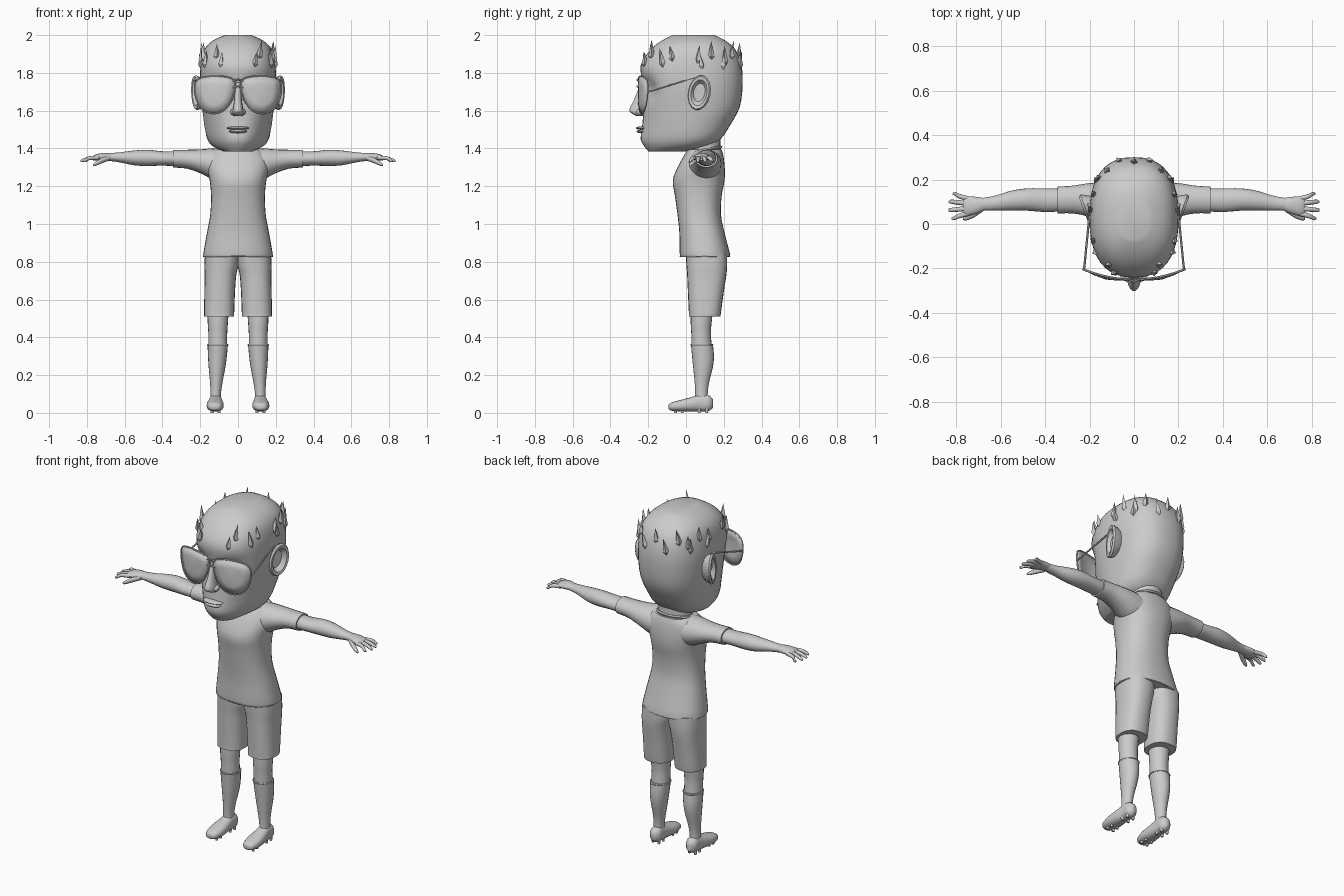
import bpy, bmesh, math, random
from mathutils import Vector, Matrix
from mathutils.bvhtree import BVHTree

random.seed(4)
if "Cube" in bpy.data.objects:
    bpy.data.objects.remove(bpy.data.objects["Cube"])

grey = bpy.data.materials.new("plain_grey")
grey.use_nodes = True
tone = (0.6, 0.6, 0.6, 1)
grey.diffuse_color = tone
grey.node_tree.nodes["Principled BSDF"].inputs["Base Color"].default_value = tone


def finish(obj, mirror=False, angle=45):
    obj.data.materials.append(grey)
    bpy.ops.object.select_all(action="DESELECT")
    obj.select_set(True)
    bpy.context.view_layer.objects.active = obj
    if obj.type == "CURVE":
        bpy.ops.object.convert(target="MESH")
        obj = bpy.context.object
    bpy.ops.object.shade_smooth_by_angle(angle=math.radians(angle))
    if mirror:
        mod = obj.modifiers.new("Mirror", "MIRROR")
        mod.use_mirror_merge = False
    return obj


def from_bmesh(name, bm, mirror=False, angle=45):
    bmesh.ops.recalc_face_normals(bm, faces=bm.faces)
    mesh = bpy.data.meshes.new(name)
    bm.to_mesh(mesh)
    bm.free()
    obj = bpy.data.objects.new(name, mesh)
    bpy.context.collection.objects.link(obj)
    return finish(obj, mirror, angle)


def smooth_rows(rows, steps, closed=False):
    """Catmull-Rom interpolation through rows of numbers."""
    n, out = len(rows), []
    pick = (lambda i: rows[i % n]) if closed else (lambda i: rows[max(0, min(n - 1, i))])
    for i in range(n if closed else n - 1):
        for s in range(steps):
            t = s / steps
            out.append([b + t / 2 * (c - a + t * (2*a - 5*b + 4*c - d + t * (3*b - a - 3*c + d)))
                        for a, b, c, d in zip(pick(i - 1), pick(i), pick(i + 1), pick(i + 2))])
    return out if closed else out + [list(rows[-1])]


def add_loft(bm, axis, rows, sides=20, power=1.0, steps=3):
    """Rows: position on axis, two centre coordinates, two radii."""
    rings = []
    for pos, c1, c2, r1, r2 in smooth_rows(rows, steps):
        ring = []
        for k in range(sides):
            t = math.tau * k / sides
            c, s = math.cos(t), math.sin(t)
            u = c1 + r1 * math.copysign(abs(c) ** power, c)
            v = c2 + r2 * math.copysign(abs(s) ** power, s)
            co = {"x": (pos, u, v), "y": (u, pos, v), "z": (u, v, pos)}[axis]
            ring.append(bm.verts.new(co))
        rings.append(ring)
    for a, b in zip(rings, rings[1:]):
        for k in range(sides):
            j = (k + 1) % sides
            bm.faces.new((a[k], a[j], b[j], b[k]))
    bm.faces.new(rings[0])
    bm.faces.new(rings[-1])


def loft(name, axis, rows, mirror=False, **kw):
    bm = bmesh.new()
    add_loft(bm, axis, rows, **kw)
    return from_bmesh(name, bm, mirror)


def ellipsoid(name, loc, size, mirror=False):
    bm = bmesh.new()
    bmesh.ops.create_uvsphere(bm, u_segments=14, v_segments=8, radius=1,
                              matrix=Matrix.Translation(loc) @ Matrix.Diagonal((*size, 1)))
    return from_bmesh(name, bm, mirror)


def wire(name, points, radius, mirror=False, closed=False):
    curve = bpy.data.curves.new(name, "CURVE")
    curve.dimensions = "3D"
    curve.bevel_depth, curve.bevel_resolution = radius, 1
    curve.use_fill_caps = True
    spline = curve.splines.new("POLY")
    spline.points.add(len(points) - 1)
    for p, co in zip(spline.points, points):
        p.co = (*co, 1)
    spline.use_cyclic_u = closed
    obj = bpy.data.objects.new(name, curve)
    bpy.context.collection.objects.link(obj)
    return finish(obj, mirror)


# Head: lofted skull, then narrowed jaw and shallow eye hollows
bm = bmesh.new()
add_loft(bm, "z", [(1.385, 0, -.10, .09, .10), (1.41, 0, -.05, .135, .17), (1.45, 0, -.028, .165, .212),
                   (1.52, 0, 0, .178, .232), (1.62, 0, .03, .19, .255), (1.74, 0, .035, .2, .265),
                   (1.84, 0, .027, .198, .267), (1.92, 0, .037, .18, .227), (1.97, 0, .04, .135, .17),
                   (2.0, 0, .04, .07, .11)], sides=40, power=.82)
for v in bm.verts:
    x, y, z = v.co
    jaw = max(0, min(1, -y / .25)) * max(0, min(1, (1.7 - z) / .25))
    v.co.x *= 1 - .35 * jaw
    if y < -.05:
        v.co.y += .045 * math.exp(-((abs(x) - .1) / .05) ** 2 - ((z - 1.71) / .05) ** 2)
skull = BVHTree.FromBMesh(bm)
from_bmesh("head", bm)
loft("neck", "z", [(1.3, 0, .1, .11, .09), (1.38, 0, .095, .095, .09), (1.48, 0, .09, .095, .092)])

# Facial features
loft("nose", "z", [(1.572, 0, -.235, .024, .03), (1.59, 0, -.25, .03, .045), (1.61, 0, -.25, .027, .05),
                   (1.66, 0, -.235, .02, .04), (1.75, 0, -.215, .016, .025)], sides=14)
ellipsoid("nostrils", (.024, -.24, 1.593), (.017, .025, .017), True)
ellipsoid("upper_lip", (0, -.232, 1.508), (.062, .034, .009))
ellipsoid("lower_lip", (0, -.232, 1.49), (.05, .03, .01))

# Ears: cupped discs leaning back and outward
bm = bmesh.new()
add_loft(bm, "x", [(-.04, -.01, 0, .04, .06), (.0, 0, 0, .055, .085), (.02, 0, 0, .063, .094),
                   (.03, 0, 0, .057, .088), (.028, 0, 0, .045, .07), (.005, -.005, 0, .03, .05)],
         sides=16, steps=1)
bm.transform(Matrix.Translation((.2, .078, 1.695)) @ Matrix.Rotation(-.35, 4, "Z") @ Matrix.Rotation(-.22, 4, "X"))
from_bmesh("ears", bm, True, 30)

# Hair: sparse pointed tufts, denser at the back
bm = bmesh.new()
angles = [(-90 + s * a, z) for s in (-1, 1) for a, z in
          [(20, 1.85), (28, 1.89), (48, 1.85), (60, 1.88), (100, 1.87), (138, 1.86)]]
angles += [(15 + 15 * i, 1.84 + .05 * (i % 2)) for i in range(11)]
for deg, z in angles:
    out = Vector((math.cos(math.radians(deg)), math.sin(math.radians(deg)), 0))
    hit = skull.ray_cast(Vector((0, .03, z)) + out, -out)[0]
    side = random.uniform(-.25, .25)
    lean = (Vector((0, 0, 1)) + out * .08 + out.cross(Vector((0, 0, 1))) * side).normalized()
    turn = lean.to_track_quat("Z", "Y").to_matrix().to_4x4()
    height = random.uniform(.06, .09)
    for length, sign in ((height, 1), (.03, -1)):
        bmesh.ops.create_cone(bm, segments=4, radius1=.017, radius2=0, depth=length, cap_ends=True,
                              matrix=Matrix.Translation(hit) @ turn @ Matrix.Diagonal((1, 1, sign, 1))
                              @ Matrix.Translation((0, 0, length / 2)))
from_bmesh("hair_tufts", bm, angle=20)

# Sunglasses: curved teardrop lenses, rims, bridge and temples
bow = lambda x: -.25 + .045 * (x / .225) ** 2
outline = smooth_rows([(.022, 1.762), (.12, 1.783), (.212, 1.765), (.228, 1.70),
                       (.2, 1.62), (.14, 1.585), (.07, 1.605), (.025, 1.68)], 4, True)
rim = [(x, bow(x), z) for x, z in outline]
bm = bmesh.new()
edge = [bm.verts.new(p) for p in rim]
middle = Vector((.125, bow(.125), 1.69))
inner = [bm.verts.new(middle.lerp(Vector(p), .55) + Vector((0, -.008, 0))) for p in rim]
hub = bm.verts.new(middle + Vector((0, -.011, 0)))
for k in range(len(edge)):
    j = (k + 1) % len(edge)
    bm.faces.new((edge[k], edge[j], inner[j], inner[k]))
    bm.faces.new((inner[k], inner[j], hub))
lenses = from_bmesh("lenses", bm, True)
solid = lenses.modifiers.new("Thickness", "SOLIDIFY")
solid.thickness, solid.offset = .006, 0
wire("lens_rims", rim, .005, True, True)
for z in (1.765, 1.73):
    wire("glasses_bridge", [(-.03, -.248, z - .01), (0, -.258, z), (.03, -.248, z - .01)], .005)
wire("temples", [(.225, -.205, 1.70), (.222, -.18, 1.705), (.2, .045, 1.775), (.2, .09, 1.76)], .005, True)

# Shirt body with hem and collar, and sleeves
loft("shirt", "z", [(.825, 0, .1, .18, .128), (.84, 0, .1, .184, .133), (.95, 0, .085, .165, .12),
                    (1.05, 0, .07, .147, .115), (1.15, 0, .065, .143, .124), (1.23, 0, .067, .15, .137),
                    (1.3, 0, .08, .165, .125), (1.36, 0, .093, .155, .105), (1.395, 0, .098, .115, .09)],
     sides=32, power=.85)
ring = [math.tau * k / 32 for k in range(32)]
wire("shirt_hem", [(.18 * math.cos(t), .1 + .128 * math.sin(t), .83) for t in ring], .006, closed=True)
wire("collar", [(.1 * math.cos(t), .095 + .09 * math.sin(t), 1.39 + .018 * math.sin(t)) for t in ring],
     .008, closed=True)
loft("sleeves", "x", [(.04, .1, 1.31, .09, .085), (.13, .1, 1.318, .088, .082), (.2, .108, 1.332, .076, .063),
                      (.27, .11, 1.343, .063, .05), (.345, .108, 1.346, .06, .047)], True)

# Arms, hands, fingers and thumbs
loft("arms", "x", [(.3, .108, 1.345, .05, .04), (.4, .107, 1.347, .053, .038), (.48, .11, 1.35, .05, .043),
                   (.55, .105, 1.35, .045, .039), (.63, .093, 1.353, .033, .026), (.69, .088, 1.355, .028, .02)], True)
loft("palms", "x", [(.66, .09, 1.355, .025, .019), (.71, .084, 1.356, .038, .02), (.75, .08, 1.352, .044, .017),
                    (.768, .08, 1.348, .038, .012)], True, sides=16)
for i, (y, tip) in enumerate([(.113, .815), (.092, .833), (.07, .835), (.048, .82)]):
    fan = (y - .08) * .35
    loft(f"finger_{i + 1}", "x", [(.74, y, 1.35, .011, .011), (.785, y + fan, 1.349, .011, .011),
                                  (tip - .01, y + 2 * fan, 1.336, .009, .009),
                                  (tip, y + 2 * fan, 1.332, .004, .004)], True, sides=10)
loft("thumbs", "x", [(.68, .07, 1.35, .014, .014), (.72, .045, 1.336, .016, .015),
                     (.755, .028, 1.318, .012, .011), (.768, .024, 1.312, .005, .005)], True, sides=10)

# Shorts, knees and socks
loft("shorts", "z", [(.51, .1, .098, .079, .083), (.53, .1, .1, .08, .085), (.64, .097, .105, .081, .095),
                     (.73, .093, .11, .084, .104), (.78, .088, .11, .09, .108), (.84, .085, .108, .09, .11)],
     True, sides=24, power=.82)
loft("knees", "z", [(.34, .107, .083, .05, .054), (.42, .107, .08, .05, .052), (.47, .107, .08, .053, .055),
                    (.56, .105, .085, .058, .06)], True)
loft("socks", "z", [(.05, .118, .083, .03, .036), (.1, .118, .082, .028, .033), (.16, .115, .084, .033, .038),
                    (.24, .111, .09, .044, .052), (.3, .109, .09, .05, .058), (.365, .107, .084, .054, .058)], True)
wire("sock_cuffs", [(.107 + .053 * math.cos(t), .084 + .057 * math.sin(t), .36) for t in ring], .004, True, True)

# Shoes with studs
loft("shoes", "y", [(-.092, .122, .032, .014, .01), (-.08, .122, .033, .033, .021), (-.03, .121, .038, .045, .03),
                    (.03, .12, .046, .041, .038), (.08, .118, .054, .034, .046), (.12, .118, .052, .033, .042),
                    (.143, .118, .05, .014, .022)], True, power=.85)
bm = bmesh.new()
for y in (-.055, -.02, .07, .11):
    for x in (.1, .138):
        bmesh.ops.create_cone(bm, segments=8, radius1=.007, radius2=.01, depth=.024, cap_ends=True,
                              matrix=Matrix.Translation((x, y, .012)))
from_bmesh("shoe_studs", bm, True)
